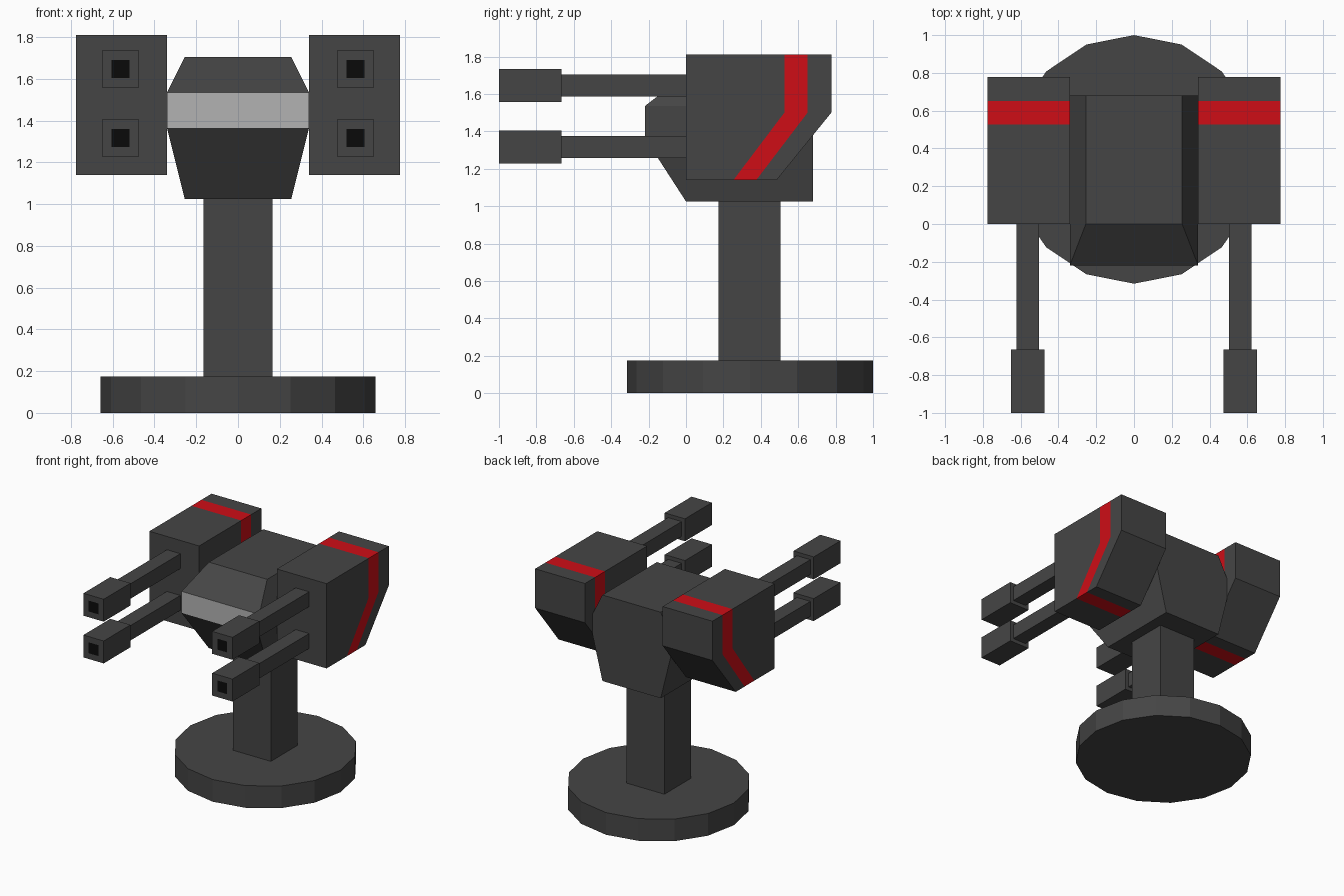
import bpy, bmesh

if "Cube" in bpy.data.objects:
    bpy.data.objects.remove(bpy.data.objects["Cube"])


def material(name, r, g, b):
    m = bpy.data.materials.new(name)
    m.diffuse_color = (r, g, b, 1)
    m.use_nodes = True
    m.node_tree.nodes["Principled BSDF"].inputs["Base Color"].default_value = m.diffuse_color
    return m


DARK = material("dark_metal", 0.06, 0.06, 0.06)
RED = material("red_stripe", 0.62, 0.004, 0.008)
LIGHT = material("light_panel", 0.45, 0.45, 0.45)
BLACK = material("bore_black", 0.003, 0.003, 0.003)


def finish(name, bm, mats, mirror=False):
    bmesh.ops.recalc_face_normals(bm, faces=bm.faces)
    me = bpy.data.meshes.new(name)
    bm.to_mesh(me)
    bm.free()
    for m in mats:
        me.materials.append(m)
    ob = bpy.data.objects.new(name, me)
    bpy.context.collection.objects.link(ob)
    return ob


def mirror_x(ob):
    mod = ob.modifiers.new("mirror", 'MIRROR')
    mod.use_mirror_merge = False


def loft(rings):
    """Skin a stack of equal-length rings and cap both ends."""
    bm = bmesh.new()
    vs = [[bm.verts.new(p) for p in ring] for ring in rings]
    for a, b in zip(vs, vs[1:]):
        for i in range(len(a)):
            j = (i + 1) % len(a)
            bm.faces.new((a[i], a[j], b[j], b[i]))
    bm.faces.new(vs[0])
    cap = bm.faces.new(vs[-1])
    return bm, cap


def flat_rect(hx, y0, y1, z):
    return [(-hx, y0, z), (hx, y0, z), (hx, y1, z), (-hx, y1, z)]


# Base: 16-sided disc
R, CY = 0.658, 0.342
bm = bmesh.new()
bmesh.ops.create_cone(bm, cap_ends=True, segments=16, radius1=R, radius2=R, depth=0.175)
bmesh.ops.translate(bm, verts=bm.verts, vec=(0, CY, 0.0875))
finish("base", bm, [DARK])

# Column
bm, _ = loft([flat_rect(0.165, 0.175, 0.505, z) for z in (0.175, 1.025)])
finish("column", bm, [DARK])

# Head with light front panel
bm, _ = loft([flat_rect(0.255, 0, 0.68, 1.025), flat_rect(0.34, -0.22, 0.68, 1.365),
              flat_rect(0.34, -0.22, 0.68, 1.535), flat_rect(0.255, 0, 0.68, 1.705)])
bm.normal_update()
for f in bm.faces:
    c = f.calc_center_median()
    if c.y < -0.2:
        f.material_index = 1
finish("head", bm, [DARK, LIGHT])

# Gun pods: side profile cut into front, stripe and rear, given width by solidify
ZB, ZM, ZT = 1.14, 1.5, 1.81
columns = [  # bottom, middle, top y of each dividing line
    [(0, ZB), (0, ZT)],
    [(0.254, ZB), (0.526, ZM), (0.526, ZT)],
    [(0.376, ZB), (0.65, ZM), (0.65, ZT)],
    [(0.485, ZB), (0.777, ZM), (0.777, ZT)],
]
bm = bmesh.new()
lines = [[bm.verts.new((0.5575, y, z)) for y, z in col] for col in columns]
for i, (a, b) in enumerate(zip(lines, lines[1:])):
    f = bm.faces.new(a[::-1] + b)
    f.material_index = 1 if i == 1 else 0
pod = finish("gun_pod", bm, [DARK, RED])
solid = pod.modifiers.new("width", 'SOLIDIFY')
solid.thickness = 0.435
solid.offset = 0
mirror_x(pod)

# Guns: barrel, muzzle block and black bore
GX = 0.563
for label, gz in (("upper", 1.646), ("lower", 1.316)):
    rings = []
    for h, y in ((0.059, 0), (0.059, -0.665), (0.0885, -0.665), (0.0885, -1), (0.043, -1)):
        rings.append([(GX + sx * h, y, gz + sz * h)
                      for sx, sz in ((-1, -1), (1, -1), (1, 1), (-1, 1))])
    bm, bore = loft(rings)
    bore.material_index = 1
    mirror_x(finish(label + "_gun", bm, [DARK, BLACK]))
